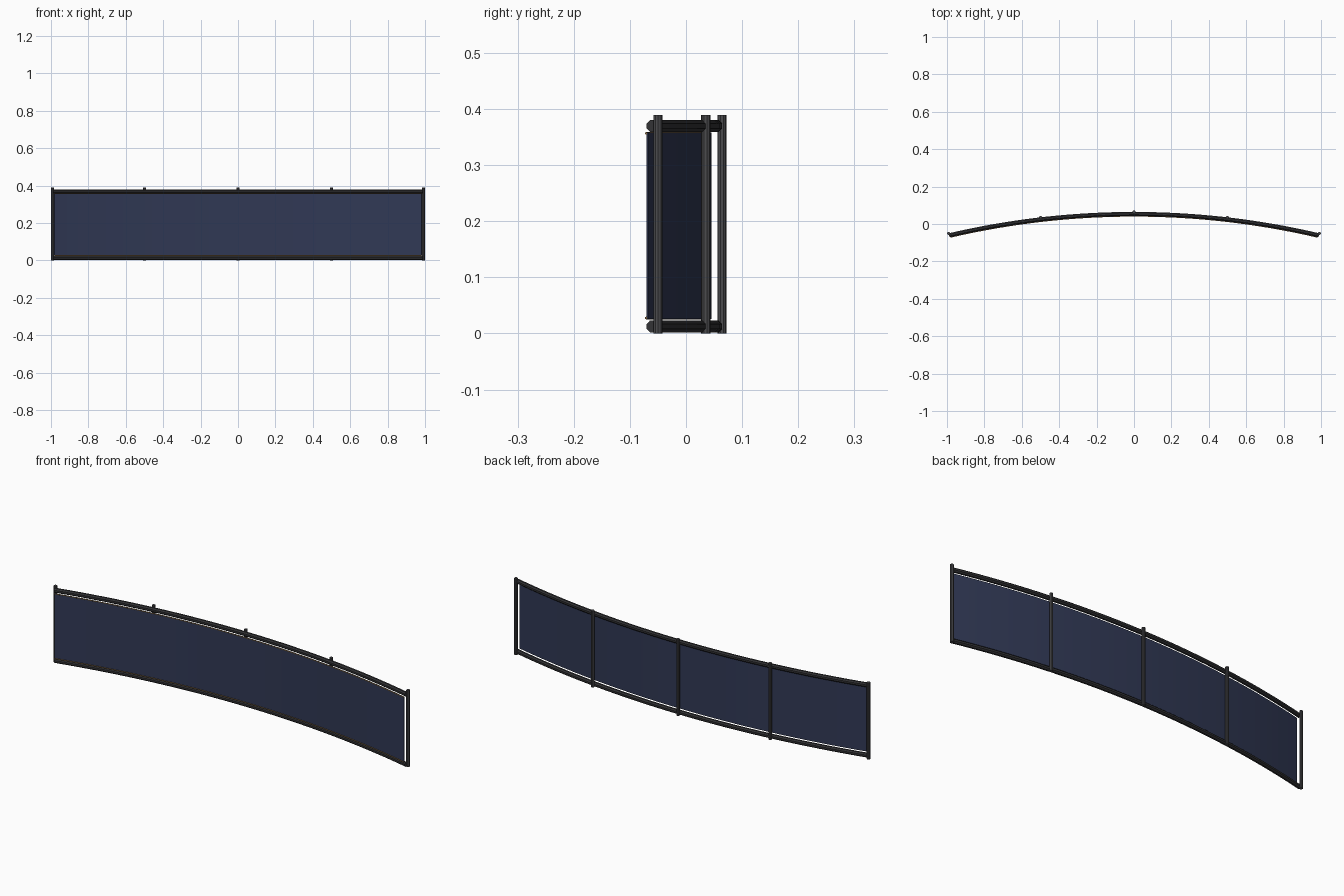
import bpy, math

if "Cube" in bpy.data.objects:
    bpy.data.objects.remove(bpy.data.objects["Cube"])

R = 4.356            # arc radius through the posts
CY = 0.064 - R       # arc centre in y
A = math.asin(0.991 / R)
SEGS = 32


def material(name, col):
    m = bpy.data.materials.new(name)
    m.diffuse_color = (*col, 1)
    m.use_nodes = True
    m.node_tree.nodes["Principled BSDF"].inputs["Base Color"].default_value = m.diffuse_color
    return m


metal = material("dark_metal", (0.032, 0.032, 0.035))
steel = material("post_metal", (0.07, 0.07, 0.075))
cloth = material("navy_fabric", (0.03, 0.04, 0.09))
brass = material("brass_trim", (0.25, 0.15, 0.06))


def sweep(name, profile, mat, half=A):
    """Sweep a closed (radius, z) profile along the plan arc, with end caps."""
    n = len(profile)
    verts, faces = [], []
    for i in range(SEGS + 1):
        a = -half + 2 * half * i / SEGS
        verts += [(r * math.sin(a), CY + r * math.cos(a), z) for r, z in profile]
    for i in range(SEGS):
        for j in range(n):
            k = (j + 1) % n
            faces.append((i*n + j, i*n + k, (i+1)*n + k, (i+1)*n + j))
    faces.append(tuple(range(n))[::-1])
    faces.append(tuple(SEGS * n + j for j in range(n)))
    me = bpy.data.meshes.new(name)
    me.from_pydata(verts, [], faces)
    me.update()
    ob = bpy.data.objects.new(name, me)
    bpy.context.collection.objects.link(ob)
    me.materials.append(mat)
    # outward normals
    bpy.context.view_layer.objects.active = ob
    ob.select_set(True)
    bpy.ops.object.mode_set(mode='EDIT')
    bpy.ops.mesh.select_all(action='SELECT')
    bpy.ops.mesh.normals_make_consistent(inside=False)
    bpy.ops.object.mode_set(mode='OBJECT')
    bpy.ops.object.shade_smooth_by_angle(angle=math.radians(30))
    ob.select_set(False)
    return ob


def ring(r, z, rad, n):
    """Regular polygon profile with flat top and bottom."""
    k = rad / math.cos(math.pi / n)
    return [(r + k * math.cos(2*math.pi*(j + .5)/n),
             z + k * math.sin(2*math.pi*(j + .5)/n)) for j in range(n)]


# top and bottom rails
sweep("bottom_rail", ring(R - 0.010, 0.0125, 0.0105, 8), metal)
sweep("top_rail", ring(R - 0.010, 0.3695, 0.0105, 8), metal)

# curved fabric panel on the front of the rails
p0, p1 = R - 0.0215, R - 0.0185
sweep("fabric_panel", [(p0, 0.026), (p1, 0.026), (p1, 0.358), (p0, 0.358)], cloth, A * 0.996)

# thin trim cords along the panel edges
sweep("bottom_trim", ring(R - 0.0225, 0.0275, 0.002, 6), brass, A * 0.996)
sweep("top_trim", ring(R - 0.0225, 0.3565, 0.002, 6), brass, A * 0.996)

# five upright posts behind the rails
for i in range(5):
    a = -A + A * i / 2
    bpy.ops.mesh.primitive_cylinder_add(
        vertices=10, radius=0.0083, depth=0.389,
        location=(R * math.sin(a), CY + R * math.cos(a), 0.1945),
        rotation=(0, 0, -a))
    post = bpy.context.object
    post.name = f"post_{i + 1}"
    post.data.materials.append(steel)
    bpy.ops.object.shade_smooth_by_angle(angle=math.radians(30))
    post.select_set(False)
